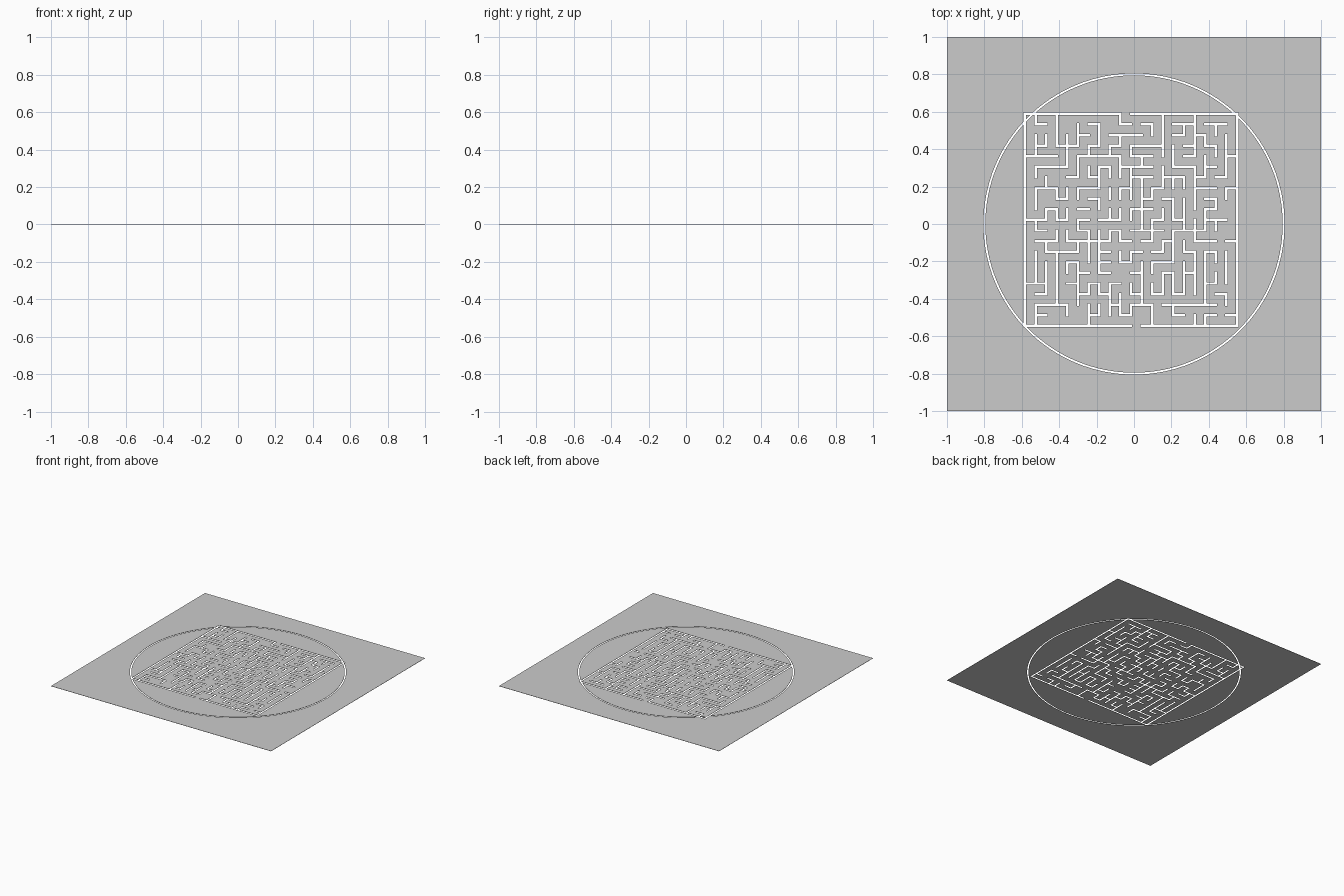
import bpy, bmesh, random

if "Cube" in bpy.data.objects:
    bpy.data.objects.remove(bpy.data.objects["Cube"])

N = 20                        # maze cells per side
X0, Y0, STEP = -0.583, -0.545, 0.0567
SLIT, THICK = 0.013, 0.002
RADIUS = 0.80
ENTRY, EXIT = 9, 10           # open columns in the top and bottom border
random.seed(11)

# Maze layout: a depth-first walk opens passages between neighbouring cells
opened, seen, stack = set(), {(10, 10)}, [(10, 10)]
while stack:
    x, y = stack[-1]
    near = [(x + dx, y + dy) for dx, dy in ((1, 0), (-1, 0), (0, 1), (0, -1))
            if 0 <= x + dx < N and 0 <= y + dy < N and (x + dx, y + dy) not in seen]
    # branch often, so that the walls come out short
    if not near or (len(stack) > 1 and random.random() < 0.05 and len(near) < 2):
        if near:
            stack.insert(0, stack[-1])
        stack.pop()
        continue
    nxt = random.choice(near)
    opened.add(frozenset(((x, y), nxt)))
    seen.add(nxt)
    stack.append(nxt)
    if random.random() < 0.35:
        stack[-1], stack[len(stack) // 2] = stack[len(stack) // 2], stack[-1]


def wall_between(a, b):
    """True when a slit separates the two cells."""
    inside = [c for c in (a, b) if 0 <= c[0] < N and 0 <= c[1] < N]
    if not inside:
        return False
    if len(inside) == 1:
        return not ((a[1] == N - 1 and b[1] == N and a[0] == ENTRY)
                    or (a[1] == -1 and b[1] == 0 and a[0] == EXIT))
    if frozenset((a, b)) in opened:
        return False
    return random.random() > 0.10      # a few extra gaps, as in a stencil


# Mark slits on a grid of alternating wide (cell) and narrow (wall) strips;
# wall line i lies in strip 2i+1, cell i in strip 2i+2
slits = set()


def mark(col, row, horizontal):
    for k in (-1, 0, 1):
        slits.add((col + k, row) if horizontal else (col, row + k))


for line in range(N + 1):
    for c in range(N):
        if wall_between((c, line - 1), (c, line)):
            mark(2 * c + 2, 2 * line + 1, True)
        if wall_between((line - 1, c), (line, c)):
            mark(2 * line + 1, 2 * c + 2, False)


def strip_edges(start):
    edges = [-1.0]
    for i in range(N + 1):
        edges += [start + i * STEP - SLIT / 2, start + i * STEP + SLIT / 2]
    return edges + [1.0]


def slotted_plate(name):
    """Thin square sheet with the maze slits left open."""
    xs, ys = strip_edges(X0), strip_edges(Y0)
    bm = bmesh.new()
    verts = [[bm.verts.new((x, y, 0)) for y in ys] for x in xs]
    for i in range(len(xs) - 1):
        for j in range(len(ys) - 1):
            if (i, j) not in slits:
                bm.faces.new((verts[i][j], verts[i + 1][j],
                              verts[i + 1][j + 1], verts[i][j + 1]))
    loose = [v for v in bm.verts if not v.link_faces]
    bmesh.ops.delete(bm, geom=loose, context='VERTS')
    mesh = bpy.data.meshes.new(name)
    bm.to_mesh(mesh)
    bm.free()
    obj = bpy.data.objects.new(name, mesh)
    bpy.context.collection.objects.link(obj)
    solid = obj.modifiers.new("thickness", 'SOLIDIFY')
    solid.thickness, solid.offset = THICK, 1
    return obj


def round_cutter(name, radius):
    bpy.ops.mesh.primitive_cylinder_add(vertices=128, radius=radius, depth=0.2)
    obj = bpy.context.object
    obj.name = name
    obj.hide_render = True
    obj.hide_viewport = True
    return obj


# Inner disc and outer frame, parted by the circular slit
for name, operation, radius in (("maze_disc", 'INTERSECT', RADIUS - 0.005),
                                ("outer_frame", 'DIFFERENCE', RADIUS + 0.005)):
    plate = slotted_plate(name)
    cut = plate.modifiers.new("circle_cut", 'BOOLEAN')
    cut.operation, cut.solver = operation, 'EXACT'
    cut.object = round_cutter(name + "_cutter", radius)
